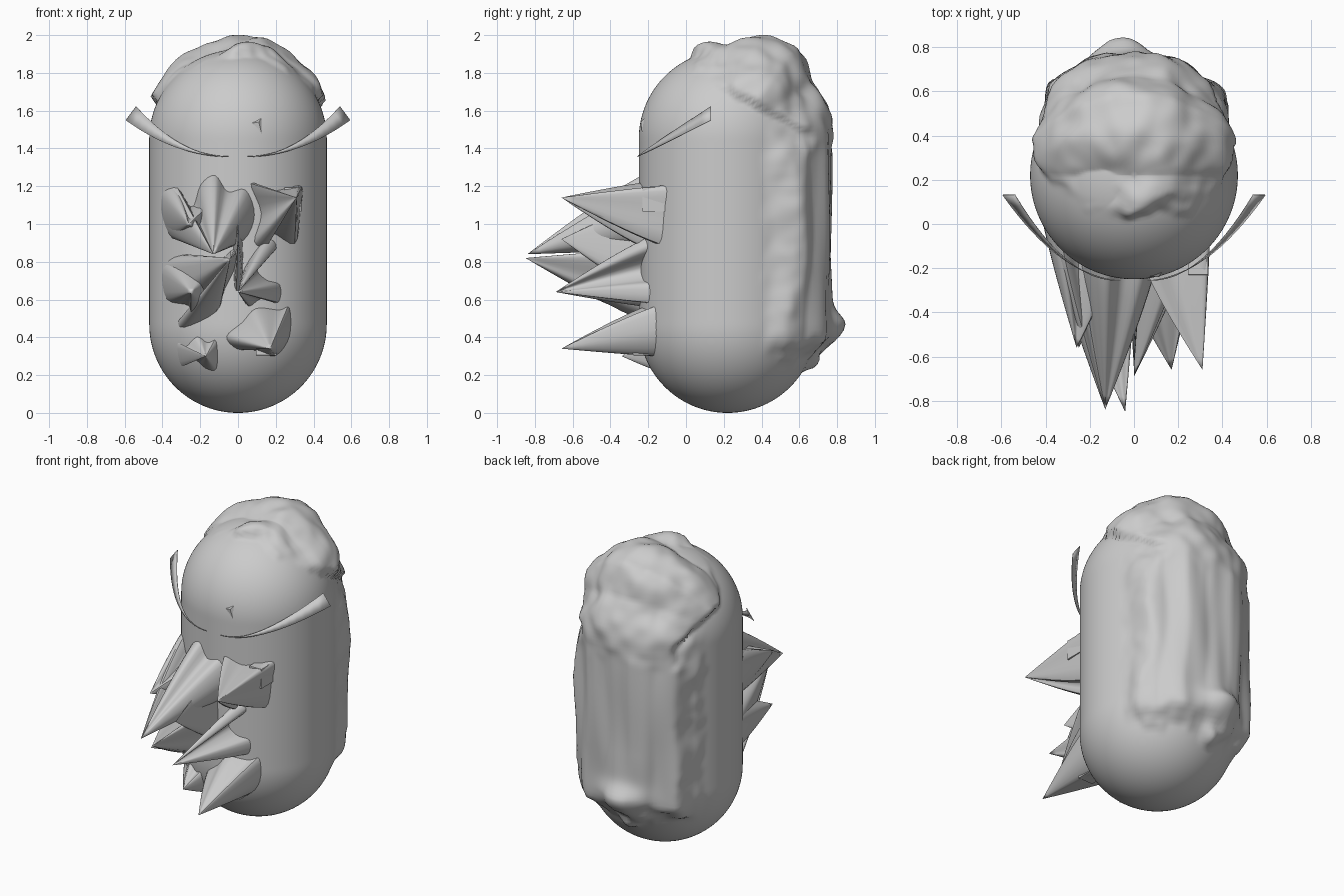
import bpy, bmesh, math
from mathutils import Vector, noise

if "Cube" in bpy.data.objects:
    bpy.data.objects.remove(bpy.data.objects["Cube"])

R, CY, Z0, Z1 = 0.47, 0.22, 0.47, 1.45   # capsule radius, centre y, lower and upper dome centres


def make(name, verts, faces, angle=35):
    me = bpy.data.meshes.new(name)
    me.from_pydata(verts, [], faces)
    bm = bmesh.new()
    bm.from_mesh(me)
    bmesh.ops.recalc_face_normals(bm, faces=bm.faces)
    bm.to_mesh(me)
    bm.free()
    ob = bpy.data.objects.new(name, me)
    bpy.context.collection.objects.link(ob)
    bpy.ops.object.select_all(action='DESELECT')
    bpy.context.view_layer.objects.active = ob
    ob.select_set(True)
    bpy.ops.object.shade_smooth_by_angle(angle=math.radians(angle))
    return ob


def step(a, b, v):
    t = max(0, min(1, (v - a) / (b - a)))
    return t * t * (3 - 2 * t)


def interp(table, v):
    for (a, p), (b, q) in zip(table, table[1:]):
        if v <= b:
            return p + (q - p) * max(0, (v - a)) / (b - a)
    return table[-1][1]


# thickness of the rough crust by elevation angle, over the top towards the back
TOP = [(-1, .11), (0, .11), (15, .09), (34, .075), (53, .13), (72, .085), (90, .03)]


def crust(p, n):
    """Extra thickness of the rough crust at capsule point p with normal n."""
    q = Vector((p.x, p.y, p.z))
    wob = noise.noise(q * 6) * 0.07 + noise.noise(q * 14) * 0.03
    side = abs(p.x) / R
    # lumpy cap
    el = math.degrees(math.atan2(n.z, max(n.y, 0.001)))
    mask = step(.02, .1, p.y + wob - .22 * side * side - .45 * step(.6, 0, n.z))
    lump = noise.noise(q * 5 + Vector((3, 1, 7))) * .05 + noise.noise(q * 12) * .015
    cap = mask * max(.003, interp(TOP, el) * (1 - .7 * side * side) + lump * (1 - .5 * side ** 3))
    # vertical slabs down the back
    th = math.degrees(math.atan2(n.x, n.y))
    edge = step(68, 40, abs(th) + wob * 60)
    low = step(.26, .42, p.z + wob * 1.3)
    drift = noise.noise(Vector((p.x * 2, 0, p.z * 1.5))) * 10
    wave = abs(((th + 100 + drift) / 30) % 1 - .5)
    ridge = .05 * wave - .015 + noise.noise(Vector((th / 15, 2, p.z * 1.3))) * .03
    knob = .07 * math.exp(-((th + 6) / 14) ** 2 - ((p.z - .47) / .07) ** 2)
    slab = edge * low * max(.005, .085 + ridge + knob)
    w = step(1.33, 1.6, p.z + wob)
    return cap * w + slab * (1 - w)


# capsule body with the rough crust grown over its top and back
N, K, M = 168, 30, 50
prof = [(-90 + 90 * i / K, Z0) for i in range(1, K + 1)]
prof += [(0, Z0 + (Z1 - Z0) * i / M) for i in range(1, M + 1)]
prof += [(90 * i / 40, Z1) for i in range(1, 40)]
verts, faces = [], []
for e, zc in prof:
    e = math.radians(e)
    for j in range(N):
        a = math.tau * j / N
        n = Vector((math.cos(a) * math.cos(e), math.sin(a) * math.cos(e), math.sin(e)))
        p = Vector((0, CY, zc)) + n * R
        verts.append(p + n * crust(p, n))
for i in range(len(prof) - 1):
    for j in range(N):
        k = (j + 1) % N
        faces.append((i * N + j, i * N + k, (i + 1) * N + k, (i + 1) * N + j))
top = Vector((0, CY, Z1 + R))
verts += [Vector((0, CY, 0)), top + Vector((0, 0, crust(top, Vector((0, 0, 1)))))]
last = (len(prof) - 1) * N
for j in range(N):
    faces.append((j, len(verts) - 2, (j + 1) % N))
    faces.append((last + j, last + (j + 1) % N, len(verts) - 1))
make("capsule_body", verts, faces, 60)


def front_y(x, z):
    dz = max(0, Z0 - z)
    return CY - math.sqrt(max(.01, R * R - x * x - dz * dz))


def shard(name, outline, tip, rings=10):
    """Fluted spike from a wavy outline on the body front to a sharp tip."""
    pts, c = [], len(outline)
    for i in range(c):
        p0, p1, p2, p3 = (Vector(outline[(i + k) % c]) for k in (-1, 0, 1, 2))
        for s in range(4):
            t = s / 4
            pts.append(.5 * (2 * p1 + (p2 - p0) * t + (2 * p0 - 5 * p1 + 4 * p2 - p3) * t * t
                             + (3 * p1 - p0 - 3 * p2 + p3) * t ** 3))
    tip, n, vs, fs = Vector(tip), len(pts), [], []
    for r in range(rings):
        t = r / rings
        for p in pts:
            b = Vector((p.x, front_y(p.x, p.y) + .05, p.y))
            v = b.lerp(tip, t ** 1.15)
            v.y = b.y + (tip.y - b.y) * t
            vs.append(v)
    vs.append(tip)
    for r in range(rings - 1):
        for j in range(n):
            k = (j + 1) % n
            fs.append((r * n + j, r * n + k, (r + 1) * n + k, (r + 1) * n + j))
    for j in range(n):
        fs.append(((rings - 1) * n + j, (rings - 1) * n + (j + 1) % n, len(vs) - 1))
    fs.append(tuple(range(n)))
    make(name, vs, fs, 50)


# cluster of shards on the front
shard("upper_left_shard", [(-.41, 1.18), (-.33, 1.21), (-.25, 1.10), (-.2, 1.23), (-.12, 1.28),
      (-.05, 1.19), (.05, 1.2), (.1, 1.06), (.04, .92), (-.12, .86), (-.23, .92), (-.36, .93),
      (-.42, 1.07)], (-.13, -.84, .84))
shard("middle_left_shard", [(-.41, .78), (-.28, .84), (-.12, .8), (-.02, .87), (.01, .82),
      (-.07, .65), (-.12, .52), (-.3, .43), (-.33, .47), (-.23, .55), (-.39, .6)],
      (-.04, -.85, .82))
shard("upper_right_shard", [(.05, 1.22), (.17, 1.18), (.25, 1.19), (.34, 1.2), (.33, 1.06),
      (.3, .88), (.17, .94), (.14, .86), (.07, .89), (.11, 1.05)], (.31, -.66, 1.14))
shard("middle_right_shard", [(.16, .94), (.22, .89), (.11, .78), (.16, .71), (.24, .68),
      (.23, .58), (.13, .6), (.06, .56), (.01, .65), (.04, .78)], (0, -.69, .64))
shard("lower_right_shard", [(-.08, .41), (.01, .49), (.09, .57), (.22, .56), (.28, .57),
      (.28, .41), (.2, .30), (.09, .33), (-.02, .34)], (.17, -.66, .34))
shard("lower_left_shard", [(-.37, .39), (-.31, .36), (-.23, .43), (-.16, .39), (-.1, .4),
      (-.1, .22), (-.17, .22), (-.25, .28), (-.35, .23)], (-.17, -.34, .3))
shard("upper_side_shard", [(-.41, 1.18), (-.33, 1.2), (-.25, 1.1), (-.1, 1.15), (-.12, .9),
      (-.25, .92), (-.36, .93), (-.42, 1.07)], (-.26, -.56, 1.0))
shard("middle_side_shard", [(-.41, .78), (-.28, .82), (-.1, .78), (-.12, .55), (-.25, .47),
      (-.26, .56), (-.39, .6)], (-.25, -.56, .64))
shard("centre_blade", [(-.02, .65), (-.02, 1.05), (.01, 1.08), (.03, .7)], (0, -.66, .92))

# small square chips at the shard edges
for name, loc, size in (("upper_chip", (.29, -.17, 1.13), (.09, .12, .13)),
                        ("lower_chip", (.15, -.22, .34), (.11, .12, .07))):
    bpy.ops.mesh.primitive_cube_add(size=1, location=loc)
    chip = bpy.context.object
    chip.name, chip.scale = name, size
    bev = chip.modifiers.new("round", 'BEVEL')
    bev.width, bev.segments = .012, 2

# curved ribbons sweeping round each side of the head
for side, label in ((-1, "left"), (1, "right")):
    vs, fs, S = [], [], 16
    for i in range(S + 1):
        s = i / S
        y = -.256 + .386 * s * s
        vs.append((side * (.05 + .545 * s), y, 1.355 + .195 * s * s))
        vs.append((side * (.05 + .49 * s), y - .012 * math.sin(math.pi * s), 1.355 + .268 * s * s))
    for i in range(S):
        fs.append((2 * i, 2 * i + 2, 2 * i + 3, 2 * i + 1))
    rib = make(label + "_ribbon", vs, fs)
    rib.modifiers.new("thickness", 'SOLIDIFY').thickness = .004

# small chip in the face
make("face_chip", [(.05, -.235, 1.53), (.14, -.20, 1.58), (.13, -.23, 1.46), (.11, -.24, 1.54),
                   (.1, -.18, 1.53)],
     [(0, 1, 3), (1, 2, 3), (2, 0, 3), (0, 1, 4), (1, 2, 4), (2, 0, 4)])
